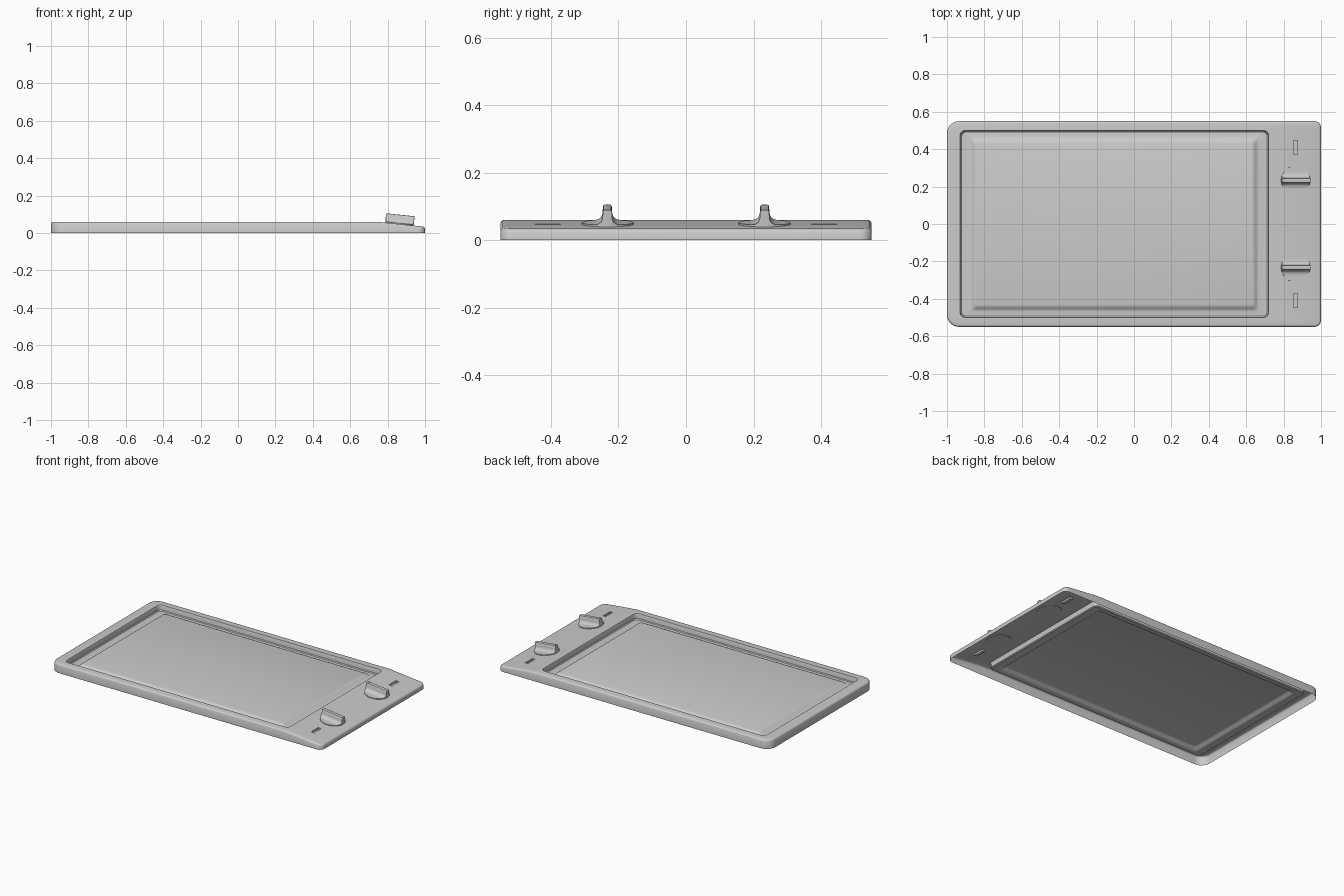
import bpy, bmesh, math
from mathutils import Vector

if "Cube" in bpy.data.objects:
    bpy.data.objects.remove(bpy.data.objects["Cube"])


def finish(bm, name, angle=30):
    me = bpy.data.meshes.new(name)
    bm.to_mesh(me)
    bm.free()
    ob = bpy.data.objects.new(name, me)
    bpy.context.collection.objects.link(ob)
    bpy.ops.object.select_all(action='DESELECT')
    ob.select_set(True)
    bpy.context.view_layer.objects.active = ob
    bpy.ops.object.shade_smooth_by_angle(angle=math.radians(angle))
    return ob


def ring(bm, x0, x1, y, r_left, r_right, z, n=8):
    """Counter-clockwise rounded rectangle."""
    out = []
    corners = [(x1 - r_right, -y + r_right, r_right, -90), (x1 - r_right, y - r_right, r_right, 0),
               (x0 + r_left, y - r_left, r_left, 90), (x0 + r_left, -y + r_left, r_left, 180)]
    for cx, cy, r, start in corners:
        for i in range(n + 1):
            a = math.radians(start + 90 * i / n)
            out.append(bm.verts.new((cx + r * math.cos(a), cy + r * math.sin(a), z)))
    return out


def drop(x):
    """How far the deck falls towards the control end."""
    pts = [(0.725, 0), (0.75, 0.001), (0.79, 0.005), (0.83, 0.009), (1.0, 0.027)]
    if x <= pts[0][0]:
        return 0
    for (xa, da), (xb, db) in zip(pts, pts[1:]):
        if x <= xb + 1e-5:
            return da + (db - da) * (x - xa) / (xb - xa)
    return pts[-1][1]


# Body: one pressed sheet with outer wall, deck, recess and raised panel
bm = bmesh.new()
H = 0.06
rings = []
for inset, z in [(0, 0), (0, H - 0.01), (0.003, H - 0.004), (0.007, H - 0.001), (0.012, H)]:
    rings.append(ring(bm, -1 + inset, 1 - inset, 0.55 - inset, 0.065 - inset, 0.035 - inset, z))
for inset, z in [(0, H), (0.002, H - 0.004), (0.003, 0.028), (0.008, 0.023), (0.055, 0.023),
                 (0.063, 0.026), (0.075, 0.038), (0.085, 0.042)]:
    r = 0.028 - inset * 0.15
    yi = inset if inset < 0.02 else inset - 0.02
    rings.append(ring(bm, -0.93 + inset, 0.72 - inset, 0.5 - yi, r, r, z))
for a, b in zip(rings, rings[1:]):
    n = len(a)
    for i in range(n):
        j = (i + 1) % n
        bm.faces.new((a[i], a[j], b[j], b[i]))
bm.faces.new(rings[-1])


def cut(co, no, faces):
    geom = set(faces)
    for f in faces:
        geom.update(f.edges)
        geom.update(f.verts)
    bmesh.ops.bisect_plane(bm, geom=list(geom), plane_co=co, plane_no=no, dist=1e-6)


for x in (0.725, 0.75, 0.79, 0.83, 0.853, 0.875):
    cut((x, 0, 0), (1, 0, 0), bm.faces[:])
for y in (-0.447, -0.372, 0.372, 0.447):
    cut((0, y, 0), (0, 1, 0), [f for f in bm.faces if f.calc_center_median().x > 0.84 and f.normal.z > -2
                              and all(abs(v.co.z - H) < 1e-4 for v in f.verts)])
for v in bm.verts:
    if v.co.z > 0.001:
        v.co.z -= drop(v.co.x)

# Indicator slots pressed into the deck beside the knobs
slots = []
for f in bm.faces:
    c = f.calc_center_median()
    if 0.853 < c.x < 0.875 and 0.372 < abs(c.y) < 0.447:
        slots.append(f)
res = bmesh.ops.extrude_face_region(bm, geom=slots)
bmesh.ops.translate(bm, verts=[g for g in res['geom'] if isinstance(g, bmesh.types.BMVert)],
                    vec=Vector((0, 0, -0.012)))
bmesh.ops.delete(bm, geom=[f for f in slots if f.is_valid], context='FACES')
finish(bm, "hob_body")


# Knobs: round disc sweeping up into a straight grip
def knob(name, y0):
    bm = bmesh.new()
    R = 0.077
    half = [(R * math.sin(math.radians(a)), 0.005) for a in (88, 80, 70, 60, 50, 40, 32)]
    half += [(0.033, 0.006), (0.026, 0.008), (0.019, 0.013), (0.0155, 0.02),
             (0.014, 0.028), (0.013, 0.046), (0.011, 0.049), (0.008, 0.05)]
    prof = [(-y, z) for y, z in half] + [(y, z) for y, z in reversed(half)]
    cols = []
    for y, z in prof:
        x = math.sqrt(R * R - y * y)
        cols.append([bm.verts.new(c) for c in ((-x, y, -0.003), (-x, y, z), (x, y, z), (x, y, -0.003))])
    for a, b in zip(cols, cols[1:]):
        for i in range(4):
            j = (i + 1) % 4
            bm.faces.new((a[i], a[j], b[j], b[i]))
    bm.faces.new(cols[0])
    bm.faces.new(cols[-1])
    # small pointer dot on the grip
    dot = bmesh.ops.create_cone(bm, cap_ends=True, segments=16, radius1=0.004, radius2=0.004, depth=0.002)
    bmesh.ops.translate(bm, verts=dot['verts'], vec=(-0.064, 0, 0.0502))
    bmesh.ops.recalc_face_normals(bm, faces=bm.faces)
    ob = finish(bm, name, 35)
    ob.location = (0.863, y0, H - drop(0.863))
    ob.rotation_euler = (0, math.radians(6), 0)


knob("rear_knob", 0.233)
knob("front_knob", -0.233)
